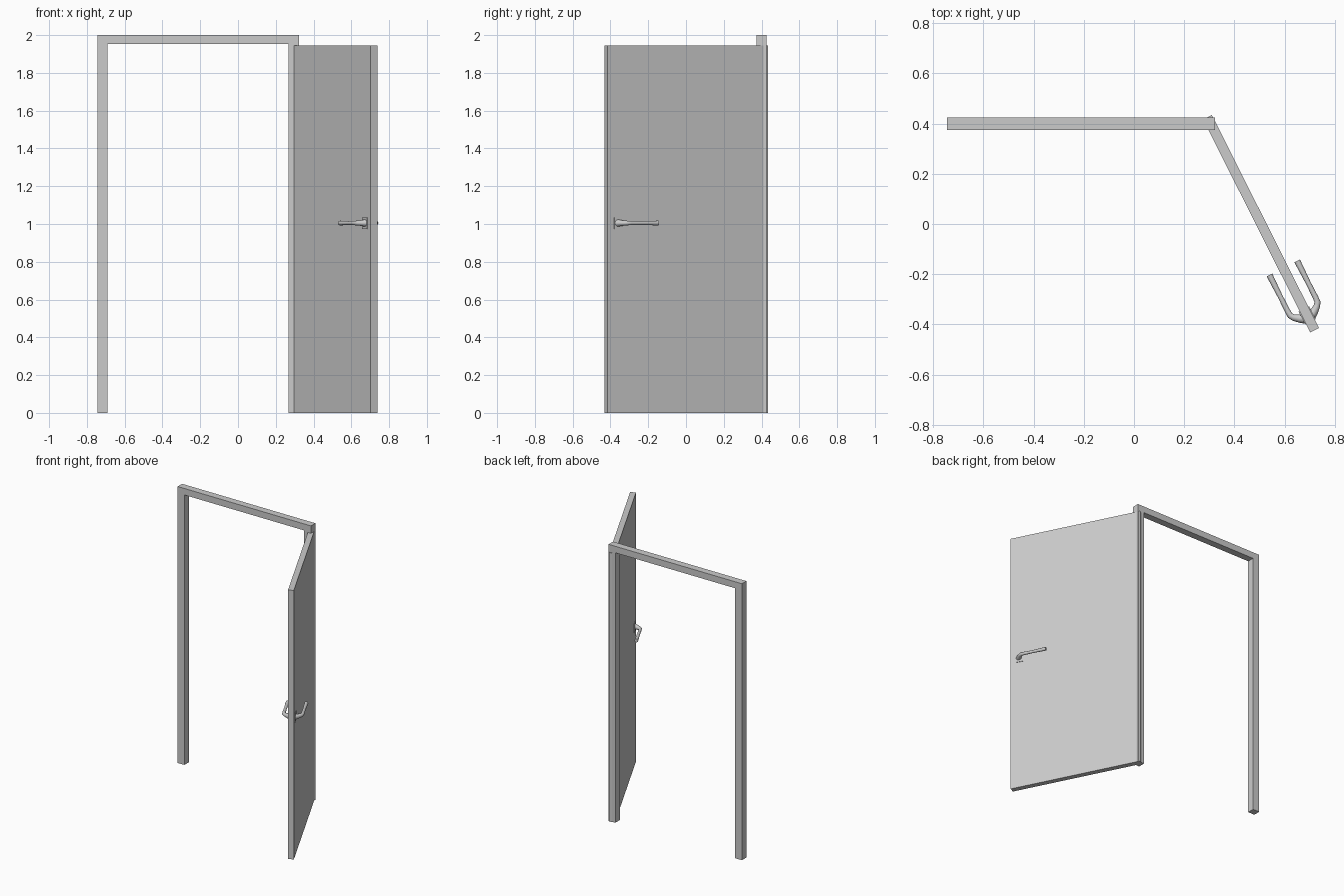
import bpy, bmesh
from math import radians
from mathutils import Matrix, Vector

default = bpy.data.objects.get("Cube")
if default:
    bpy.data.objects.remove(default, do_unlink=True)

GREY = (0.6, 0.6, 0.6, 1)
mat = bpy.data.materials.new("plain grey")
mat.use_nodes = True
mat.diffuse_color = GREY
mat.node_tree.nodes["Principled BSDF"].inputs["Base Color"].default_value = GREY


def box(name, lo, hi, matrix=Matrix()):
    lo, hi = Vector(lo), Vector(hi)
    bm = bmesh.new()
    bmesh.ops.create_cube(bm, size=1)
    bmesh.ops.scale(bm, vec=hi - lo, verts=bm.verts)
    bmesh.ops.translate(bm, vec=(lo + hi) / 2, verts=bm.verts)
    bm.transform(matrix)
    mesh = bpy.data.meshes.new(name)
    bm.to_mesh(mesh)
    bm.free()
    mesh.materials.append(mat)
    obj = bpy.data.objects.new(name, mesh)
    bpy.context.collection.objects.link(obj)
    return obj


def rod(name, points, matrix):
    """Tapered round rod through (x, y, z, radius) points."""
    curve = bpy.data.curves.new(name, "CURVE")
    curve.dimensions = "3D"
    curve.bevel_depth = 1
    curve.bevel_resolution = 4
    curve.use_fill_caps = True
    spline = curve.splines.new("POLY")
    spline.points.add(len(points) - 1)
    for point, (x, y, z, radius) in zip(spline.points, points):
        point.co = (*(matrix @ Vector((x, y, z))), 1)
        point.radius = radius
    curve.materials.append(mat)
    obj = bpy.data.objects.new(name, curve)
    bpy.context.collection.objects.link(obj)
    bpy.ops.object.select_all(action="DESELECT")
    obj.select_set(True)
    bpy.context.view_layer.objects.active = obj
    bpy.ops.object.convert(target="MESH")
    bpy.ops.object.shade_smooth_by_angle(angle=radians(40))


# Frame: two posts and a lintel
LEFT, RIGHT, FRONT, BACK = -0.745, 0.322, 0.374, 0.425
POST, HEAD = 0.054, 1.953
box("right_post", (LEFT, FRONT, 0), (LEFT + POST, BACK, HEAD))
box("left_post", (RIGHT - POST, FRONT, 0), (RIGHT, BACK, HEAD))
box("lintel", (LEFT, FRONT, HEAD), (RIGHT, BACK, 2))

# Door leaf: local y runs from the free edge to the hinge, x is its thickness
HALF = 0.0195
swing = Matrix.Translation((0.72, -0.4235, 0)) @ Matrix.Rotation(radians(26.7), 4, "Z")
box("door_leaf", (-HALF, 0, 0), (HALF, 0.95, 1.946), swing)

# Handle on each side of the leaf
for side, label in ((1, "outer"), (-1, "inner")):
    mirrored = swing @ Matrix.Translation((0, 0, 1.005)) @ Matrix.Diagonal((side, 1, 1, 1))
    face = side * HALF
    plate = sorted((face, face + side * 0.004))
    box(label + "_handle_plate", (plate[0], 0.038, 0.973), (plate[1], 0.095, 1.035), swing)
    rod(label + "_handle_lever", [
        (HALF - 0.005, 0.06, 0, 0.021),
        (0.034, 0.069, 0, 0.016),
        (0.052, 0.083, 0, 0.013),
        (0.061, 0.096, 0, 0.012),
        (0.062, 0.115, 0, 0.011),
        (0.062, 0.18, 0, 0.010),
        (0.062, 0.278, 0, 0.0125),
    ], mirrored)
